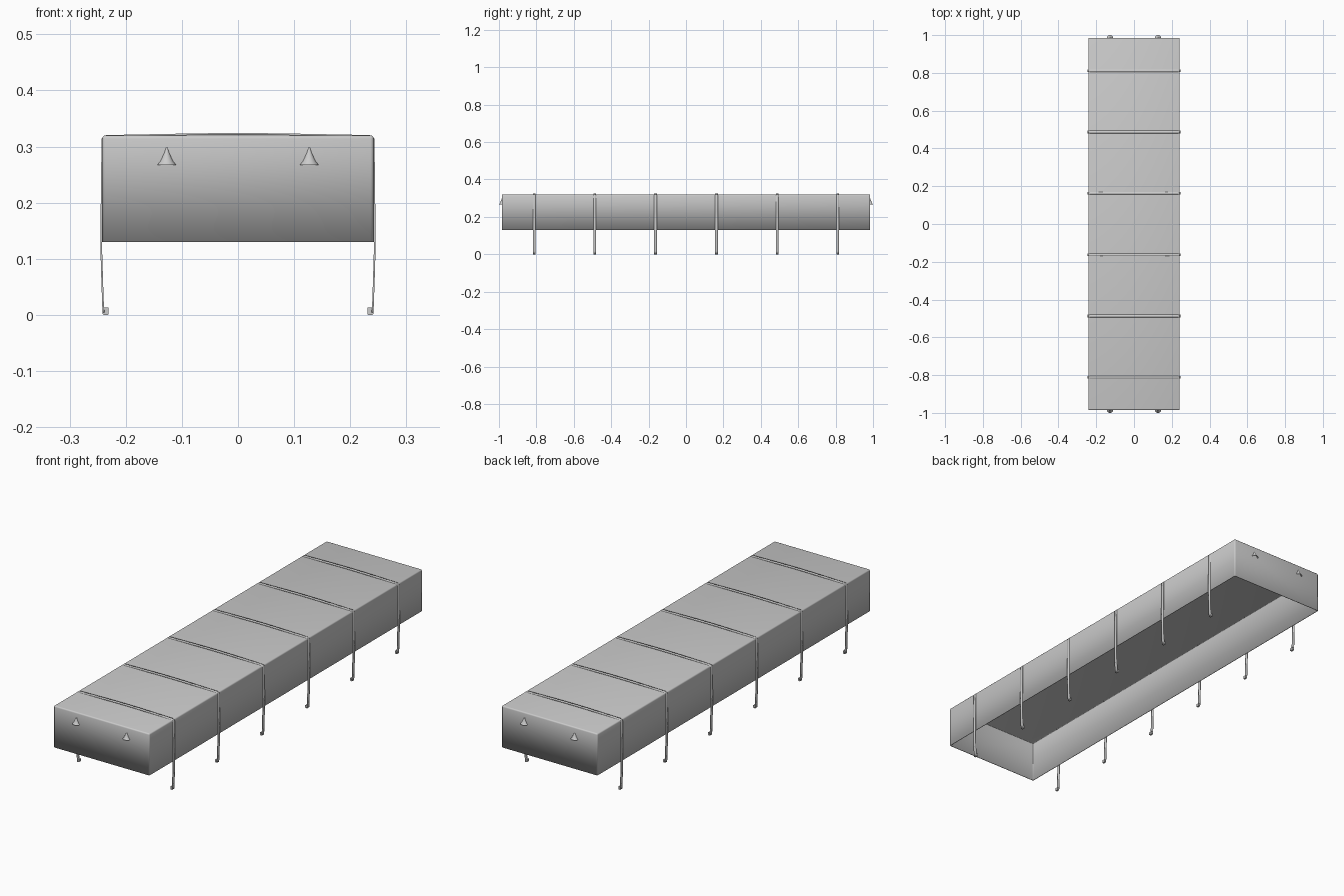
import bpy, bmesh, math

if "Cube" in bpy.data.objects:
    bpy.data.objects.remove(bpy.data.objects["Cube"])

def make(name, bm):
    bmesh.ops.recalc_face_normals(bm, faces=bm.faces)
    me = bpy.data.meshes.new(name)
    bm.to_mesh(me)
    bm.free()
    ob = bpy.data.objects.new(name, me)
    bpy.context.collection.objects.link(ob)
    return ob

def smooth(ob):
    bpy.ops.object.select_all(action='DESELECT')
    ob.select_set(True)
    bpy.context.view_layer.objects.active = ob
    bpy.ops.object.shade_smooth_by_angle(angle=math.radians(35))

def box(bm, c, s):
    vs = bmesh.ops.create_cube(bm, size=1)['verts']
    for v in vs:
        v.co = [v.co[i] * s[i] + c[i] for i in range(3)]
    return vs

# cover shell: rounded box, open underneath
bm = bmesh.new()
box(bm, (0, 0, 0.225), (0.484, 1.970, 0.19))
bottom = [f for f in bm.faces if f.normal.z < -0.9]
edges = [e for e in bm.edges if max(v.co.z for v in e.verts) > 0.3]
bmesh.ops.delete(bm, geom=bottom, context='FACES_ONLY')
bmesh.ops.bevel(bm, geom=edges, offset=0.006, segments=3, profile=0.5, affect='EDGES')
cover = make("cover", bm)
m = cover.modifiers.new("thickness", 'SOLIDIFY')
m.thickness = 0.003
m.offset = -1
smooth(cover)

# strap profile (right half, x z), bowed over the top and down past the cover
half = [(0, .3225), (.06, .3222), (.12, .3212), (.18, .3200), (.234, .3190),
        (.239, .3175), (.242, .313), (.2425, .23), (.2438, .16), (.2438, .12),
        (.2420, .06), (.2405, .016), (.2395, .004)]
path = [(-x, z) for x, z in reversed(half[1:])] + half
W = 0.014

def strap(y):
    bm = bmesh.new()
    rows = [[bm.verts.new((x, y + s * W / 2, z)) for s in (-1, 1)] for x, z in path]
    for a, b in zip(rows, rows[1:]):
        bm.faces.new((a[0], a[1], b[1], b[0]))
    ob = make("strap", bm)
    m = ob.modifiers.new("thickness", 'SOLIDIFY')
    m.thickness = 0.003
    m.offset = 0
    smooth(ob)
    # clips turned inward at both strap ends
    for s in (-1, 1):
        bm = bmesh.new()
        box(bm, (s * 0.2358, y, 0.0075), (0.0105, W, 0.013))
        box_edges = [e for e in bm.edges
                     if abs(e.verts[0].co.y - e.verts[1].co.y) > W / 2]
        low = [e for e in box_edges if e.verts[0].co.z < 0.007]
        bmesh.ops.bevel(bm, geom=low, offset=0.002, segments=2, profile=0.5, affect='EDGES')
        for v in bm.verts:
            v.co.z -= 0.001
        smooth(make("strap_clip", bm))

for y in (0.163, 0.487, 0.811):
    strap(y)
    strap(-y)

# flared vent hoods on both ends, open at the bottom
hood = [(.298, .0012), (.289, .0045), (.281, .0080), (.273, .0120), (.267, .0172)]
for end in (-1, 1):
    for x0 in (-0.127, 0.127):
        bm = bmesh.new()
        n = 12
        rings = []
        for z, r in hood:
            rings.append([bm.verts.new((x0 + r * math.cos(math.pi * i / n),
                                        end * (0.9845 + 0.9 * r * math.sin(math.pi * i / n)), z))
                          for i in range(n + 1)])
        for a, b in zip(rings, rings[1:]):
            for i in range(n):
                bm.faces.new((a[i], a[i + 1], b[i + 1], b[i]))
        bm.faces.new(rings[0])
        ob = make("vent_hood", bm)
        smooth(ob)
